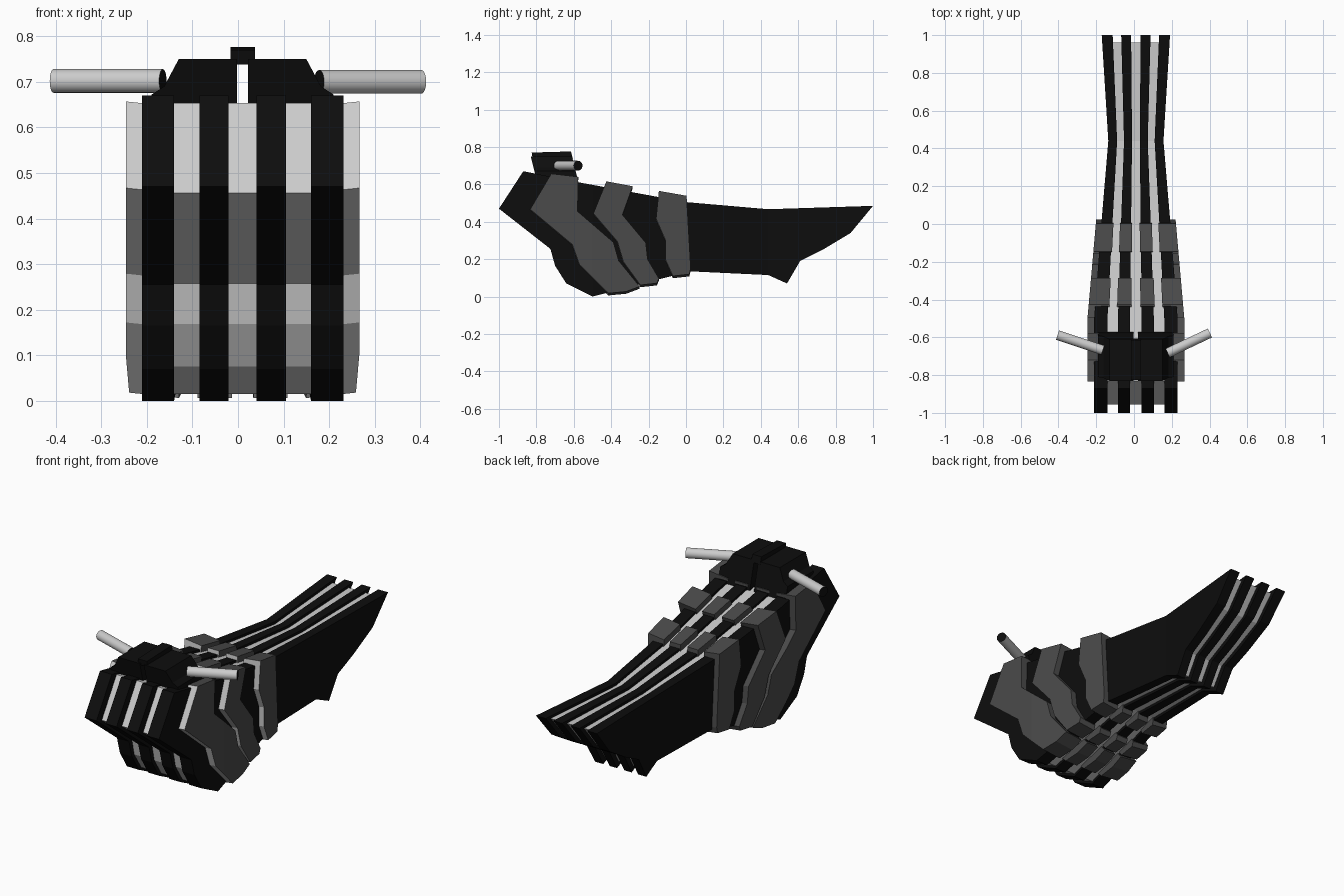
import bpy, bmesh
from mathutils import Vector

if "Cube" in bpy.data.objects:
    bpy.data.objects.remove(bpy.data.objects["Cube"])

CX = 0.01  # centre line of the hull


def material(name, v):
    m = bpy.data.materials.new(name)
    m.diffuse_color = (v, v, v, 1)
    m.use_nodes = True
    m.node_tree.nodes["Principled BSDF"].inputs["Base Color"].default_value = m.diffuse_color
    return m


black = material("black", 0.004)
dark = material("dark_grey", 0.07)
light = material("light_grey", 0.7)


def half_width(y):
    # hull is widest at the bow, pinched near the stern, flared at the tail
    keys = [(-1.1, .221), (-.5, .221), (0, .183), (.44, .146), (1.1, .187)]
    for (a, wa), (b, wb) in zip(keys, keys[1:]):
        if y <= b:
            return wa + (wb - wa) * (y - a) / (b - a)
    return keys[-1][1]


def finish(name, bm, mats):
    bmesh.ops.recalc_face_normals(bm, faces=bm.faces)
    me = bpy.data.meshes.new(name)
    bm.to_mesh(me)
    bm.free()
    for m in mats:
        me.materials.append(m)
    ob = bpy.data.objects.new(name, me)
    bpy.context.collection.objects.link(ob)
    return ob


def extrude(pts, axis):
    # pts: 3D outline, axis: extrusion vector
    bm = bmesh.new()
    f = bm.faces.new([bm.verts.new(p) for p in pts])
    r = bmesh.ops.extrude_face_region(bm, geom=[f])
    for v in r["geom"]:
        if isinstance(v, bmesh.types.BMVert):
            v.co += Vector(axis)
    return bm


def hull_slab(name, profile, lo, hi, mats, lift=0):
    # side profile (y, z) spanning width fractions lo..hi, fitted to the hull width
    bm = extrude([(lo, y, z) for y, z in profile], (hi - lo, 0, 0))
    for y in (-.5, 0, .44):
        bmesh.ops.bisect_plane(bm, geom=bm.verts[:] + bm.edges[:] + bm.faces[:],
                               plane_co=(0, y, 0), plane_no=(0, 1, 0))
    for v in bm.verts:
        if abs(v.co.x) > 1.05:
            v.co.z += lift
        v.co.x = CX + v.co.x * half_width(v.co.y)
    bmesh.ops.recalc_face_normals(bm, faces=bm.faces)
    bm.normal_update()
    if len(mats) > 1:  # forward edges take the second material
        for f in bm.faces:
            if f.normal.y < -.25 and abs(f.normal.x) < .5:
                f.material_index = 1
    return finish(name, bm, mats)


# Hull plates and the light core between them
plate = [(-1, .47), (-.87, .67), (-.58, .612), (0, .505), (.44, .467), (1, .485),
         (.88, .34), (.73, .25), (.61, .19), (.54, .07), (.44, .115), (.02, .135),
         (-.5, .0), (-.64, .07), (-.7, .165), (-.725, .255)]
core = [(-.955, .456), (-.83, .654), (-.58, .6), (0, .493), (.44, .453), (.96, .47),
        (.85, .34), (.71, .265), (.585, .2), (.525, .1), (.44, .13), (.02, .15),
        (-.5, .015), (-.62, .075), (-.68, .168), (-.70, .257)]
ranges = [(.68, 1.0), (.14, .43), (-.43, -.14), (-1.0, -.68)]
hull_slab("hull_core", core, -.8, .8, [light])
for i, (lo, hi) in enumerate(ranges):
    hull_slab(f"hull_plate_{i + 1}", plate, lo, hi, [black])

# Armour bands wrapped over every plate
bands = [
    [(-.72, .645), (-.576, .628), (-.58, .444), (-.388, .278), (-.36, .18), (-.248, .042),
     (-.32, .015), (-.415, .006), (-.57, .16), (-.608, .267), (-.833, .455)],
    [(-.426, .604), (-.285, .578), (-.34, .425), (-.215, .275), (-.205, .187), (-.145, .085),
     (-.155, .06), (-.244, .05), (-.335, .175), (-.367, .283), (-.495, .432)],
    [(-.145, .553), (.003, .527), (.025, .14), (.018, .108), (-.07, .098),
     (-.11, .187), (-.11, .29), (-.16, .405)],
]
for b, prof in enumerate(bands):
    for i, (lo, hi) in enumerate(ranges):
        lo2 = -1.16 if lo == -1 else lo - .03
        hi2 = 1.16 if hi == 1 else hi + .03
        hull_slab(f"armour_band_{b + 1}_{i + 1}", prof, lo2, hi2, [dark, light], .012)

# Turret: two halves with a slot between, bridged by a block
half = [(.012, .6), (.2, .6), (.2, .672), (.172, .69), (.14, .75), (.012, .75)]
for side, s in (("left", -1), ("right", 1)):
    bm = extrude([(CX + s * x, -.81, z) for x, z in half], (0, .22, 0))
    for v in bm.verts:  # raked front and back
        v.co.y += (.67 - v.co.z) * .25
    finish(f"turret_{side}", bm, [black])
bridge = [(-.825, .77), (-.615, .776), (-.605, .738), (-.82, .738)]
finish("turret_bridge", extrude([(CX - .027, y, z) for y, z in bridge], (.054, 0, 0)), [black])

# Side guns with black end caps
for name, a, b in (("left_gun", (-.165, -.668, .702), (-.405, -.588, .702)),
                   ("right_gun", (.178, -.683, .7), (.402, -.577, .7))):
    a, b = Vector(a), Vector(b)
    d = b - a
    bpy.ops.mesh.primitive_cylinder_add(vertices=24, radius=.026, depth=d.length,
                                        location=(a + b) / 2,
                                        rotation=d.to_track_quat('Z', 'Y').to_euler())
    ob = bpy.context.object
    ob.name = name
    ob.data.materials.append(light)
    ob.data.materials.append(black)
    for p in ob.data.polygons:
        p.material_index = int(len(p.vertices) > 4)
    bpy.ops.object.shade_smooth_by_angle()
